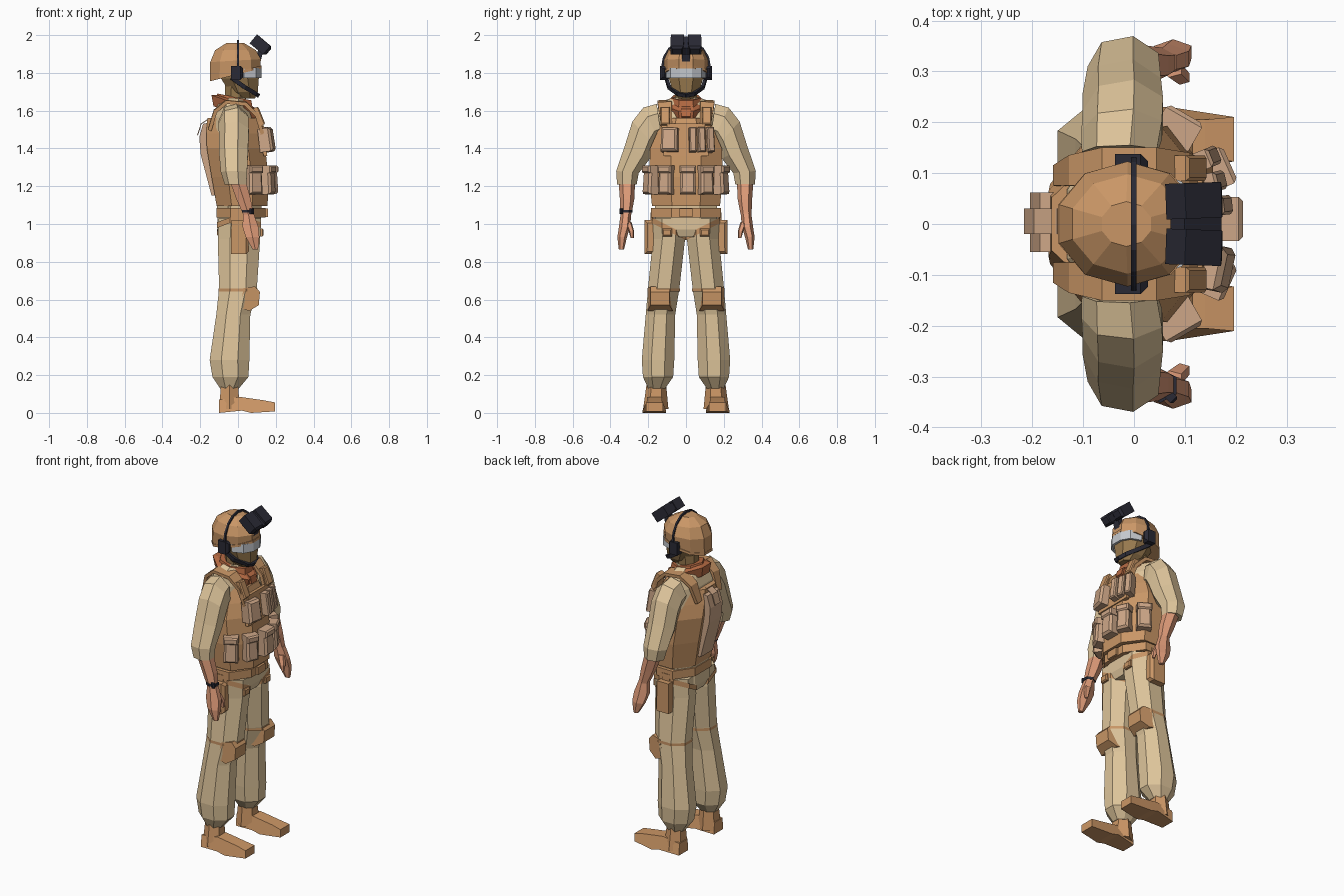
import bpy, bmesh, math
from mathutils import Vector, Matrix

PAL = dict(cloth="dec49a", vest="c89566", pouch="cca586", skin="de9a78", dark="2e2e38",
           scarf="b46a45", glass="c4c8cd", mask="96784f", boot="cc9666")
MATS = {}
for k, h in PAL.items():
    m = bpy.data.materials.new(k)
    m.diffuse_color = [(int(h[i:i + 2], 16) / 255) ** 2.2 for i in (0, 2, 4)] + [1]
    MATS[k] = m


def finish(name, bm, mat):
    bmesh.ops.recalc_face_normals(bm, faces=bm.faces)
    me = bpy.data.meshes.new(name)
    bm.to_mesh(me)
    bm.free()
    me.materials.append(MATS[mat])
    ob = bpy.data.objects.new(name, me)
    bpy.context.collection.objects.link(ob)
    return ob


def loft(name, mat, rings, n=8, s=1, caps=True):
    """rings: x, y, z, rx, ry, [slope along y, slope along x]"""
    bm = bmesh.new()
    k = 1 / math.cos(math.pi / n)
    loops = []
    for r in rings:
        x, y, z, rx, ry, ty, tx = (list(r) + [0, 0])[:7]
        lp = []
        for i in range(n):
            a = 2 * math.pi * (i + .5) / n
            dx, dy = rx * k * math.cos(a), ry * k * math.sin(a)
            lp.append(bm.verts.new((x + dx, s * (y + dy), z + ty * dy + tx * dx)))
        loops.append(lp)
    for a, b in zip(loops, loops[1:]):
        for i in range(n):
            j = (i + 1) % n
            bm.faces.new((a[i], a[j], b[j], b[i]))
    if caps:
        bm.faces.new(loops[0])
        bm.faces.new(loops[-1])
    return finish(name, bm, mat)


def box(name, mat, loc, size, yaw=0, pitch=0, top=1, bev=.012):
    bm = bmesh.new()
    bmesh.ops.create_cube(bm, size=1)
    for v in bm.verts:
        if v.co.z > 0:
            v.co.x *= top
            v.co.y *= top
    bmesh.ops.scale(bm, vec=size, verts=bm.verts)
    if bev:
        es = [e for e in bm.edges if min(v.co.x for v in e.verts) > 0]
        bmesh.ops.bevel(bm, geom=es, offset=bev, segments=1, affect='EDGES')
    M = (Matrix.Translation(loc) @ Matrix.Rotation(math.radians(yaw), 4, 'Z')
         @ Matrix.Rotation(math.radians(pitch), 4, 'Y'))
    bmesh.ops.transform(bm, matrix=M, verts=bm.verts)
    return finish(name, bm, mat)


def ribbon(name, mat, a, b, t=.012):
    """strip between two 3D paths, thickened"""
    bm = bmesh.new()
    va, vb = [bm.verts.new(p) for p in a], [bm.verts.new(p) for p in b]
    for i in range(len(a) - 1):
        bm.faces.new((va[i], va[i + 1], vb[i + 1], vb[i]))
    ob = finish(name, bm, mat)
    md = ob.modifiers.new("thick", 'SOLIDIFY')
    md.thickness, md.offset = t, 0
    return ob


def prism(name, mat, prof, y0, y1):
    """xz profile extruded along y"""
    bm = bmesh.new()
    a = [bm.verts.new((x, y0, z)) for x, z in prof]
    b = [bm.verts.new((x, y1, z)) for x, z in prof]
    bm.faces.new(a)
    bm.faces.new(b)
    for i in range(len(a)):
        j = (i + 1) % len(a)
        bm.faces.new((a[i], a[j], b[j], b[i]))
    return finish(name, bm, mat)


# trunk: trousers seat, shirt, vest, belt
loft("trouser_seat", "cloth", [(.005, 0, .93, .10, .08), (.005, 0, .97, .115, .165), (.01, 0, 1.12, .115, .165)])
loft("shirt", "cloth", [(-.01, 0, 1.08, .10, .15), (-.03, 0, 1.45, .12, .165), (-.03, 0, 1.57, .10, .165),
                        (-.03, 0, 1.635, .075, .14), (-.02, 0, 1.67, .06, .07)])
loft("vest", "vest", [(.022, 0, 1.095, .135, .18), (.01, 0, 1.25, .15, .195), (-.01, 0, 1.40, .155, .19),
                      (-.018, 0, 1.48, .15, .155), (-.03, 0, 1.56, .132, .125)])
loft("belt", "vest", [(.015, 0, 1.035, .13, .185), (.015, 0, 1.085, .13, .185)])
box("belt_buckle", "vest", (.148, 0, 1.06), (.02, .07, .045), bev=0)

# neck scarf
loft("scarf_lower", "scarf", [(-.02, 0, 1.59, .11, .085, 0, -.3), (-.02, 0, 1.64, .12, .10, 0, -.35),
                              (-.02, 0, 1.655, .09, .08, 0, -.3)])
loft("scarf_upper", "scarf", [(-.015, 0, 1.63, .095, .085, 0, -.3), (-.015, 0, 1.672, .085, .075, 0, -.2)], n=7)
prism("scarf_knot", "scarf", [(.06, 1.63), (.10, 1.61), (.11, 1.57), (.08, 1.56)], -.025, .025)

# head, helmet, goggles
loft("head", "mask", [(.045, 0, 1.665, .045, .04), (.03, 0, 1.70, .075, .07), (.01, 0, 1.77, .10, .09),
                      (.005, 0, 1.87, .10, .09)])
loft("neck", "mask", [(-.015, 0, 1.62, .055, .055), (-.01, 0, 1.76, .06, .06)])
loft("helmet", "vest", [(-.015, 0, 1.79, .133, .112, 0, .25), (-.013, 0, 1.865, .134, .117, 0, .06),
                        (-.013, 0, 1.92, .108, .093), (-.015, 0, 1.957, .048, .042)], n=10)
loft("helmet_rim", "vest", [(-.012, 0, 1.79, .137, .117, 0, .25), (-.012, 0, 1.805, .137, .117, 0, .25)], n=10)
arc = [(.03, .10), (.09, .078), (.118, .03), (.118, -.03), (.09, -.078), (.03, -.10)]
ribbon("goggles", "glass", [(x, y, 1.772) for x, y in arc], [(x, y, 1.825) for x, y in arc], .014)

# headset: band, ear cups, jaw strap
band = [(.126 * math.cos(math.pi * i / 8), 1.83 + .138 * math.sin(math.pi * i / 8)) for i in range(9)]
ribbon("headset_band", "dark", [(-.006, y, z) for y, z in band], [(.005, y, z) for y, z in band], .012)
for s, side in ((1, "left"), (-1, "right")):
    box("ear_cup_" + side, "dark", (-.005, s * .118, 1.80), (.065, .04, .075), bev=.015)
    ribbon("jaw_strap_" + side, "dark",
           [(-.04, s * .105, 1.765), (.03, s * .09, 1.715), (.09, s * .04, 1.68), (.10, 0, 1.672)],
           [(-.03, s * .105, 1.785), (.04, s * .09, 1.735), (.098, s * .045, 1.70), (.11, 0, 1.69)], .016)
    # night vision tubes, tilted up
    box("night_vision_tube_" + side, "dark", (.122, s * .046, 1.946), (.105, .07, .06), yaw=s * 2, pitch=40)
box("night_vision_bridge", "dark", (.122, 0, 1.945), (.095, .06, .042), pitch=40, bev=0)
prism("night_vision_mount", "dark", [(.095, 1.87), (.12, 1.86), (.135, 1.92), (.11, 1.94)], -.022, .022)

# chest and waist pouches
for y, x, yaw, w in ((0.01, .18, 0, .085), (.105, .158, 24, .075), (-.105, .158, -24, .075),
                     (.187, .085, 60, .08), (-.187, .085, -60, .08)):
    c, q = math.cos(math.radians(yaw)) * .003, math.sin(math.radians(yaw)) * .003
    box("waist_pouch", "pouch", (x, y, 1.232), (.06, w, .15), yaw, -3, .93)
    box("waist_pouch_flap", "pouch", (x + c, y + q, 1.29), (.062, w + .002, .04), yaw, bev=.008)
box("radio_pouch", "pouch", (.152, -.085, 1.445), (.07, .09, .125), -12, -8, .95)
for i, y in enumerate((.035, .08, .125)):
    box("magazine_pouch", "pouch", (.158 - .012 * i, y, 1.445), (.055, .038, .13), 6 + 8 * i, -8, bev=.006)
ribbon("chest_panel", "vest", [(.125, -.10, 1.53), (.125, .10, 1.53)], [(.145, -.12, 1.36), (.145, .12, 1.36)], .02)

# hydration pack on the back
prism("back_pack", "pouch", [(-.14, 1.54), (-.185, 1.53), (-.205, 1.46), (-.198, 1.37), (-.14, 1.15), (-.10, 1.15)],
      -.055, .062)
ribbon("pack_handle", "pouch", [(-.214, -.02, 1.47), (-.195, -.02, 1.53), (-.15, -.02, 1.56)],
       [(-.214, .03, 1.47), (-.195, .03, 1.53), (-.15, .03, 1.56)], .005)

for s, side in ((1, "left"), (-1, "right")):
    # vest shoulder straps
    path = [(.13, 1.48, .125), (.10, 1.58, .14), (.04, 1.64, .15), (-.06, 1.65, .15), (-.12, 1.60, .135),
            (-.15, 1.50, .115)]
    ribbon("vest_strap_" + side, "vest", [(x, s * .075, z) for x, z, w in path],
           [(x, s * w, z - .005) for x, z, w in path], .02)
    box("strap_clip_" + side, "vest", (.112, s * .11, 1.57), (.03, .05, .10), pitch=-22, bev=.006)
    # sleeve, forearm, hand
    loft("sleeve_" + side, "cloth", [(-.025, .142, 1.545, .07, .012, 7), (-.02, .185, 1.53, .075, .038, 2.1),
                                     (-.018, .222, 1.475, .075, .057, 1.1),
                                     (-.02, .257, 1.38, .073, .062, .5), (-.018, .31, 1.275, .066, .055, .1),
                                     (-.01, .313, 1.21, .055, .048)], n=7, s=s)
    loft("forearm_" + side, "skin", [(-.002, .313, 1.23, .042, .038), (.03, .312, 1.13, .038, .033),
                                     (.055, .318, 1.05, .027, .025)], n=6, s=s)
    loft("hand_" + side, "skin", [(.055, .318, 1.055, .028, .024), (.066, .325, .985, .042, .026),
                                  (.077, .338, .93, .036, .022), (.092, .342, .865, .014, .012)], n=6, s=s)
    loft("thumb_" + side, "skin", [(.075, .305, 1.01, .018, .014), (.095, .288, .96, .014, .012),
                                   (.10, .285, .925, .007, .007)], n=5, s=s)
    # trouser leg
    loft("trouser_leg_" + side, "cloth", [(.01, .092, 1.03, .112, .085), (.005, .09, .92, .112, .085),
                                          (.0, .118, .66, .10, .083), (-.025, .135, .52, .09, .078),
                                          (-.045, .148, .28, .105, .086), (-.04, .148, .19, .095, .08),
                                          (-.045, .155, .13, .05, .045)], s=s)
    # boot: shaft and tapered foot
    loft("boot_shaft_" + side, "boot", [(-.045, .16, .02, .055, .058), (-.045, .157, .15, .045, .045)], n=6, s=s)
    foot = prism("boot_foot_" + side, "boot", [(-.10, .0), (.02, .012), (.07, .0), (.197, .008), (.197, .055),
                                               (.14, .066), (.01, .085), (-.10, .07)], s * .105, s * .23)
    for v in foot.data.vertices:
        if v.co.x < 0 or v.co.x > .1 or v.co.z > .06:
            v.co.y = s * (.165 + (abs(v.co.y) - .165) * (.62 if v.co.z > .06 else .7))
    # knee pad with strap
    kp = prism("knee_pad_" + side, "vest", [(.03, .66), (.09, .67), (.116, .64), (.11, .57), (.06, .54), (.01, .555)],
               s * .07, s * .205)
    for v in kp.data.vertices:
        if v.co.x > .08:
            v.co.y = s * (.137 + (abs(v.co.y) - .137) * .75)
    loft("knee_strap_" + side, "vest", [(.0, .119, .642, .103, .086), (.0, .119, .658, .103, .086)], s=s, caps=False)
    # thigh holster, its hanger and harness strap
    box("thigh_holster_" + side, "vest", (.01, s * .183, .93), (.095, .075, .18), 0, 0, .95, .015)
    box("holster_hanger_" + side, "vest", (.005, s * .178, 1.03), (.05, .02, .06), bev=0)
    loft("thigh_strap_" + side, "vest", [(.005, .091, .96, .117, .09, .5), (.005, .091, .99, .117, .09, .5)],
         s=s, caps=False)
    box("hip_pouch_" + side, "vest", (.122, s * .10, .955), (.025, .05, .04), bev=.006)

# wrist watch
loft("watch_strap", "dark", [(.052, .318, 1.06, .032, .029), (.052, .318, 1.075, .032, .029)], n=6, s=-1)
box("watch_face", "dark", (.07, -.338, 1.068), (.03, .018, .028), yaw=-45, bev=.004)
